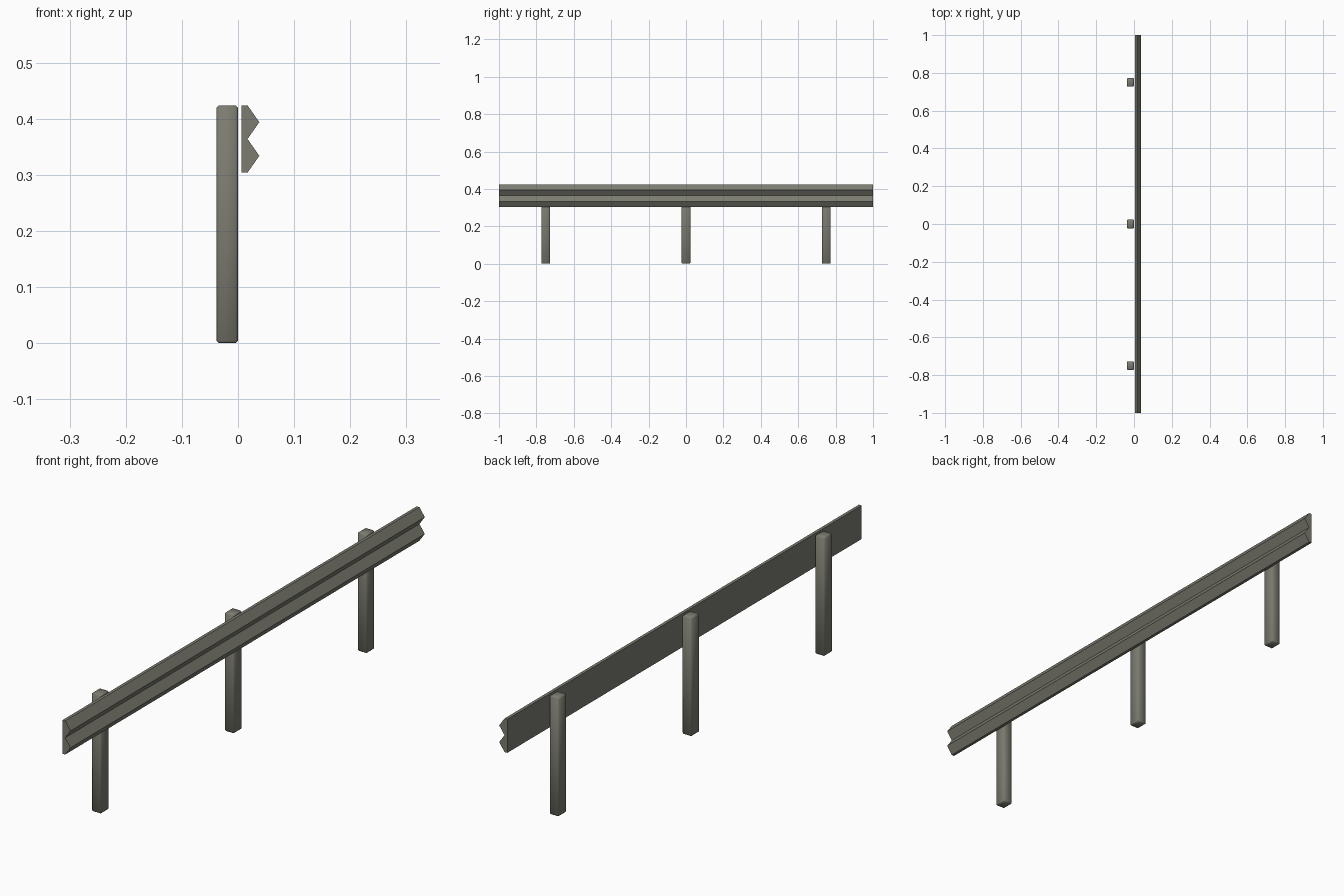
import bpy
import bmesh

cube = bpy.data.objects.get("Cube")
if cube:
    bpy.data.objects.remove(cube, do_unlink=True)

# Weathered grey material
grey = bpy.data.materials.new("weathered_grey")
grey.use_nodes = True
colour = (0.2, 0.2, 0.165, 1)
grey.diffuse_color = colour
bsdf = grey.node_tree.nodes["Principled BSDF"]
bsdf.inputs["Base Color"].default_value = colour
bsdf.inputs["Roughness"].default_value = 0.8


def add_object(name, bm):
    bmesh.ops.recalc_face_normals(bm, faces=bm.faces)
    mesh = bpy.data.meshes.new(name)
    bm.to_mesh(mesh)
    bm.free()
    mesh.materials.append(grey)
    obj = bpy.data.objects.new(name, mesh)
    bpy.context.collection.objects.link(obj)
    return obj


# Rail: double-ridged profile extruded along y
BACK, VALLEY, RIDGE = 0.006, 0.017, 0.038
profile = [(BACK, 0.304), (VALLEY, 0.304), (RIDGE, 0.334), (VALLEY, 0.364),
           (RIDGE, 0.394), (VALLEY, 0.424), (BACK, 0.424)]
bm = bmesh.new()
end = bm.faces.new([bm.verts.new((x, -1, z)) for x, z in profile])
extruded = bmesh.ops.extrude_face_region(bm, geom=[end], use_keep_orig=True)
moved = [v for v in extruded["geom"] if isinstance(v, bmesh.types.BMVert)]
bmesh.ops.translate(bm, verts=moved, vec=(0, 2, 0))
add_object("rail", bm)

# Posts: bevelled square timbers standing behind the rail
WIDTH, DEPTH, HEIGHT = 0.038, 0.046, 0.424
for name, y in (("front_post", -0.75), ("middle_post", 0), ("back_post", 0.75)):
    bm = bmesh.new()
    bmesh.ops.create_cube(bm, size=1)
    bmesh.ops.scale(bm, verts=bm.verts, vec=(WIDTH, DEPTH, HEIGHT))
    bmesh.ops.bevel(bm, geom=bm.edges[:], offset=0.004, segments=1,
                    affect='EDGES', profile=0.5)
    post = add_object(name, bm)
    post.location = (-WIDTH / 2, y, HEIGHT / 2)
    post.data.shade_smooth()
